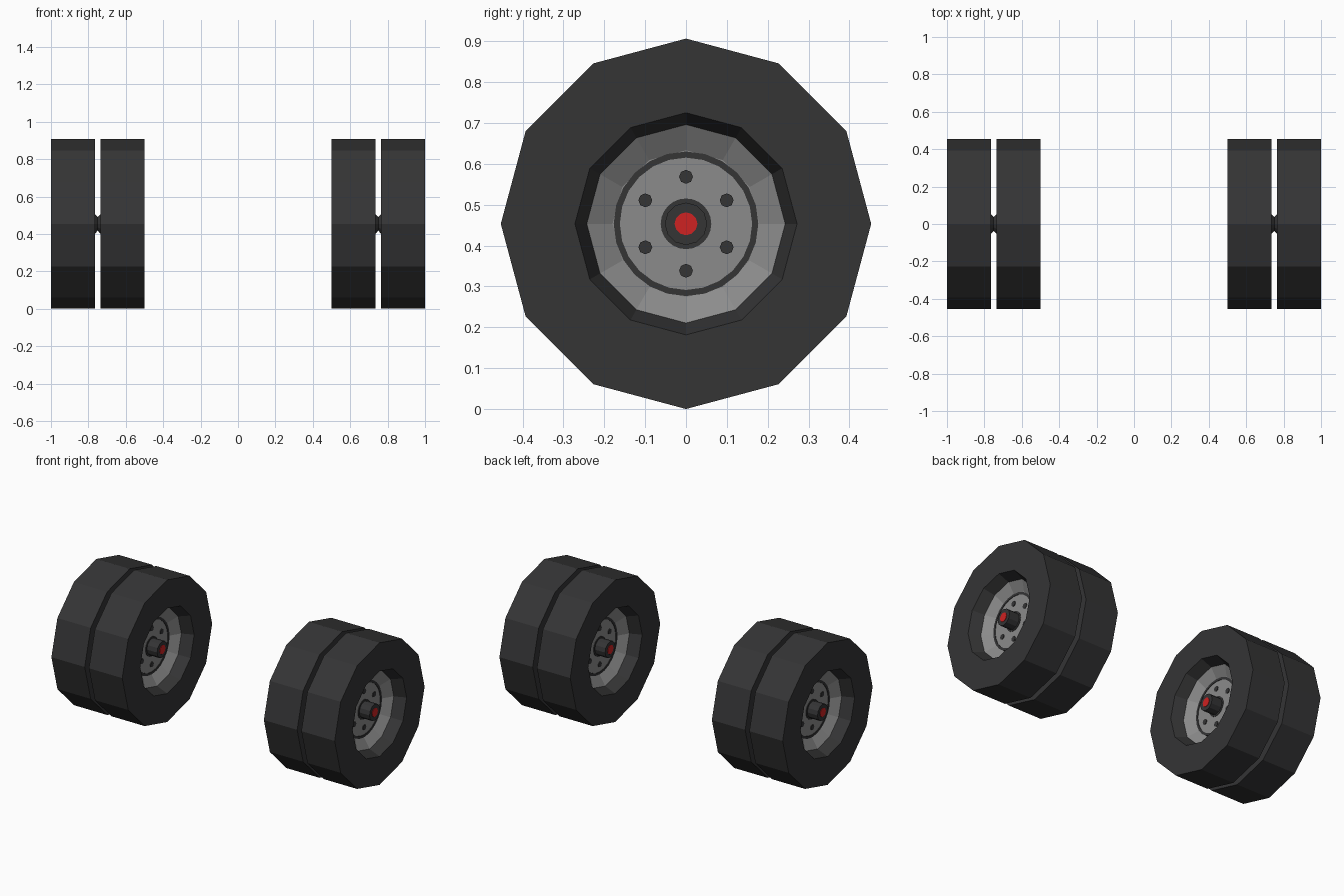
import bpy, bmesh, math

if "Cube" in bpy.data.objects:
    bpy.data.objects.remove(bpy.data.objects["Cube"])

R = 0.4535          # tyre radius and axle height
SIDES = 12


def material(name, rgb):
    m = bpy.data.materials.new(name)
    m.diffuse_color = (*rgb, 1)
    m.use_nodes = True
    m.node_tree.nodes["Principled BSDF"].inputs["Base Color"].default_value = m.diffuse_color
    return m


rubber = material("dark rubber", (0.035, 0.035, 0.036))
steel = material("grey steel", (0.26, 0.26, 0.26))
red = material("red cap", (0.62, 0.016, 0.016))


def lathe(name, profile, mat, face, sgn, sides=SIDES, centre=(0, 0)):
    """Revolve (depth, radius) points about the x axis; depth runs inward from x = face."""
    bm = bmesh.new()
    rings = []
    for d, r in profile:
        x = face - sgn * d
        if r == 0:
            rings.append([bm.verts.new((x, centre[0], R + centre[1]))])
        else:
            rings.append([bm.verts.new((x, centre[0] + r * math.cos(2 * math.pi * i / sides),
                                        R + centre[1] + r * math.sin(2 * math.pi * i / sides)))
                          for i in range(sides)])
    for a, b in zip(rings, rings[1:]):
        for i in range(sides):
            j = (i + 1) % sides
            loop = [a[i % len(a)], a[j % len(a)], b[j % len(b)], b[i % len(b)]]
            bm.faces.new(list(dict.fromkeys(loop)))
    bmesh.ops.recalc_face_normals(bm, faces=bm.faces)
    # open shells: make them face outward along the wheel's visible side
    if sum(f.normal.x * f.calc_area() for f in bm.faces) * sgn < -1e-5:
        bmesh.ops.reverse_faces(bm, faces=bm.faces)
    me = bpy.data.meshes.new(name)
    bm.to_mesh(me)
    bm.free()
    me.materials.append(mat)
    ob = bpy.data.objects.new(name, me)
    bpy.context.collection.objects.link(ob)
    return ob


def plate_ring(name, d, r0, r1, face, sgn):
    """Thin painted dark ring lying on the wheel disc."""
    t = 0.003
    return lathe(name, [(d, r0), (d - t, r0), (d - t, r1), (d, r1)], rubber, face, sgn, 24)


DISC = 0.11
for face, sgn in ((1, 1), (0.5, -1), (-0.5, 1), (-1, -1)):
    # tyre with a bevelled opening and closed back
    lathe("tyre", [(0.07, 0.243), (0, 0.272), (0, R), (0.235, R), (0.235, 0)], rubber, face, sgn)
    # dished wheel disc
    lathe("wheel_disc", [(0.07, 0.245), (DISC, 0.18), (DISC, 0)], steel, face, sgn)
    # painted groove, hub seat and bolts
    plate_ring("disc_groove", DISC, 0.162, 0.177, face, sgn)
    plate_ring("hub_seat", DISC, 0.045, 0.062, face, sgn)
    for k in range(6):
        a = math.radians(30 + 60 * k)
        lathe("bolt", [(DISC, 0.017), (DISC - 0.004, 0.017), (DISC - 0.004, 0)], rubber, face, sgn, 8,
              (0.115 * math.cos(a), 0.115 * math.sin(a)))
    # hub and red cap
    lathe("hub", [(DISC, 0.052), (0.035, 0.052), (0.035, 0)], rubber, face, sgn)
    lathe("hub_cap", [(0.035, 0.028), (0.032, 0.028), (0.032, 0)], red, face, sgn)
    # tapered hub tail meeting its twin between the tyres
    lathe("hub_tail", [(0.23, 0.058), (0.25, 0.036)], rubber, face, sgn)
